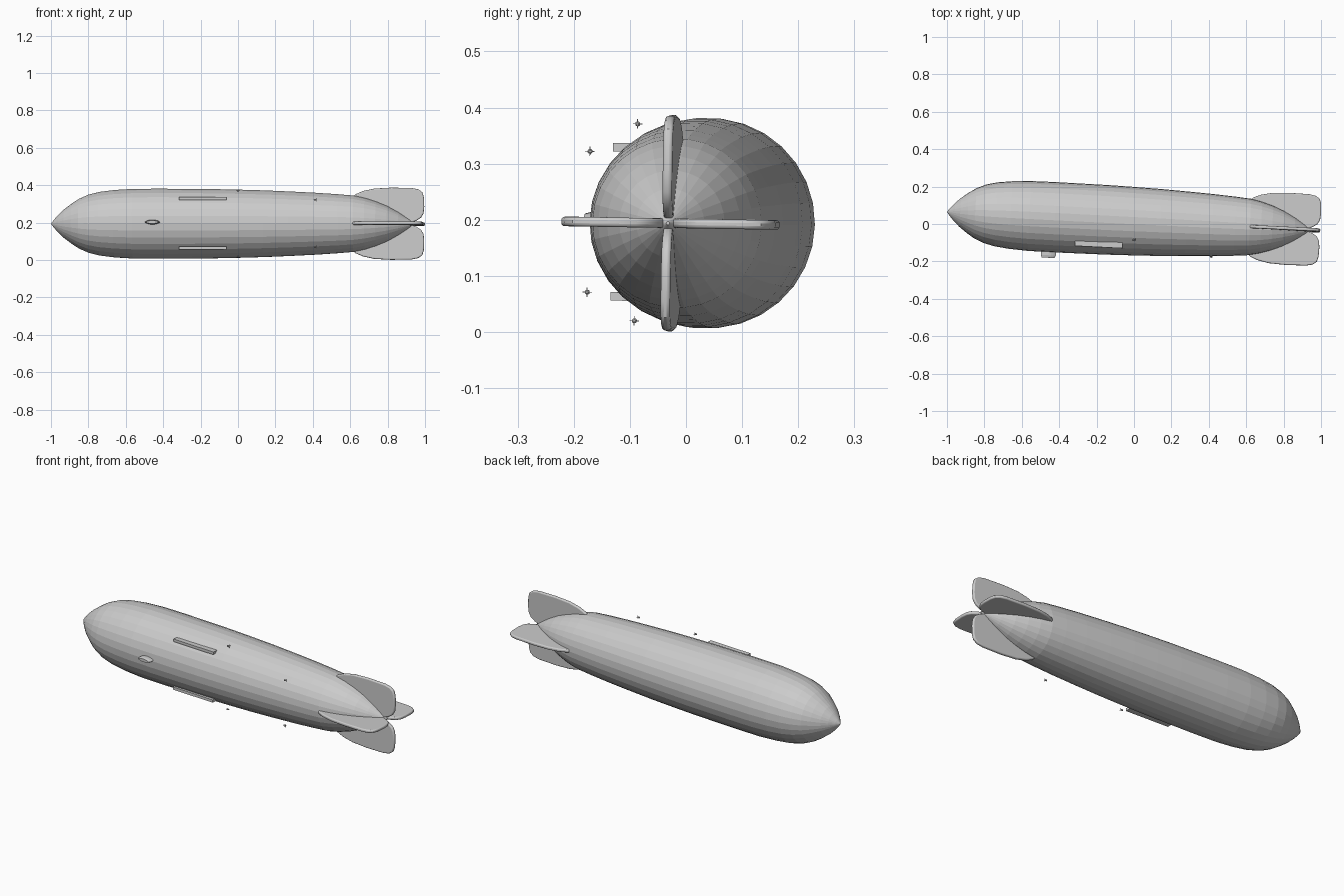
import bpy, bmesh, math
from mathutils import Matrix, Vector

cube = bpy.data.objects.get("Cube")
if cube:
    bpy.data.objects.remove(cube, do_unlink=True)

grey = bpy.data.materials.new("hull_grey")
grey.use_nodes = True
grey.diffuse_color = (0.6, 0.6, 0.6, 1)
grey.node_tree.nodes["Principled BSDF"].inputs["Base Color"].default_value = (0.6, 0.6, 0.6, 1)

# The ship's own frame: slightly yawed and rolled, length along x
SHIP = (Matrix.Translation((0, 0.015, 0.194)) @ Matrix.Rotation(-0.05, 4, 'Z')
        @ Matrix.Rotation(-0.017, 4, 'X'))
TO_SHIP = SHIP.inverted()


def finish(name, bm):
    bmesh.ops.recalc_face_normals(bm, faces=bm.faces)
    mesh = bpy.data.meshes.new(name)
    bm.to_mesh(mesh)
    bm.free()
    mesh.materials.append(grey)
    obj = bpy.data.objects.new(name, mesh)
    bpy.context.collection.objects.link(obj)
    obj.matrix_world = SHIP
    return obj


def loft(bm, rings):
    """Skin a list of closed rings and cap both ends."""
    loops = [[bm.verts.new(p) for p in ring] for ring in rings]
    n = len(loops[0])
    for a, b in zip(loops, loops[1:]):
        for i in range(n):
            j = (i + 1) % n
            bm.faces.new((a[i], a[j], b[j], b[i]))
    bm.faces.new(loops[0])
    bm.faces.new(loops[-1])


def box(bm, centre, size):
    m = Matrix.Translation(centre) @ Matrix.Diagonal((*size, 1))
    bmesh.ops.create_cube(bm, size=1, matrix=m)


# Hull: faceted body of revolution
PROFILE = [(-1.0, 0.002), (-0.985, 0.022), (-0.96, 0.05), (-0.93, 0.078), (-0.89, 0.108),
           (-0.85, 0.134), (-0.8, 0.156), (-0.74, 0.171), (-0.66, 0.181), (-0.56, 0.187),
           (-0.42, 0.188), (-0.28, 0.187), (-0.14, 0.186), (0, 0.183), (0.14, 0.179),
           (0.28, 0.173), (0.42, 0.166), (0.54, 0.158), (0.62, 0.151), (0.68, 0.138),
           (0.74, 0.119), (0.8, 0.094), (0.86, 0.061), (0.91, 0.028), (0.945, 0.003)]
SIDES = 30
bm = bmesh.new()
loft(bm, [[(x, r * math.cos(2 * math.pi * i / SIDES), r * math.sin(2 * math.pi * i / SIDES))
           for i in range(SIDES)] for x, r in PROFILE])
finish("hull", bm)

# Four tail fins with rounded rims
FIN = [(0.61, 0.14), (0.63, 0.158), (0.67, 0.175), (0.73, 0.188), (0.82, 0.193),
       (0.93, 0.191), (0.965, 0.184), (0.987, 0.168), (0.995, 0.14), (0.997, 0.09),
       (0.993, 0.055), (0.98, 0.033), (0.955, 0.016), (0.92, 0.004), (0.75, 0.0)]
HALF = 0.0085
for k, name in enumerate(("left_fin", "top_fin", "right_fin", "bottom_fin")):
    turn = Matrix.Rotation(k * math.pi / 2, 4, 'X')
    bm = bmesh.new()
    loft(bm, [[turn @ Vector((x, r, side)) for x, r in FIN] for side in (-HALF, HALF)])
    fin = finish(name, bm)
    bevel = fin.modifiers.new("rounded_rim", 'BEVEL')
    bevel.width = 0.006
    bevel.segments = 3
    bevel.limit_method = 'ANGLE'
    bevel.angle_limit = math.radians(50)
    bpy.ops.object.select_all(action='DESELECT')
    fin.select_set(True)
    bpy.context.view_layer.objects.active = fin
    bpy.ops.object.shade_smooth_by_angle(angle=math.radians(35))

# Control car: lens-shaped pod under the bow
bm = bmesh.new()
car = TO_SHIP @ Vector((-0.45, 0, 0.2))
rings = []
for y, length, height in ((-0.17, 0.042, 0.013), (-0.205, 0.04, 0.012), (-0.218, 0.034, 0.008)):
    ring = []
    for i in range(16):
        a = 2 * math.pi * i / 16
        ring.append((car.x + length * math.cos(a), y,
                     car.z + height * math.sin(a) * abs(math.sin(a)) ** 0.5))
    rings.append(ring)
loft(bm, rings)
finish("control_car", bm)

# Long side ledges
for name, side in (("upper_ledge", 1), ("lower_ledge", -1)):
    bm = bmesh.new()
    box(bm, (-0.182, -0.129, side * 0.133), (0.255, 0.042, 0.015))
    finish(name, bm)

# Engine pods with crossed propeller blades
PODS = {"upper_front_engine": (0, -0.086, 0.371), "lower_front_engine": (0, -0.092, 0.02),
        "upper_rear_engine": (0.412, -0.171, 0.322), "lower_rear_engine": (0.412, -0.176, 0.071)}
for name, spot in PODS.items():
    c = TO_SHIP @ Vector(spot)
    bm = bmesh.new()
    rings = []
    for dx, r in ((-0.007, 0.002), (-0.004, 0.0045), (0.003, 0.0045), (0.007, 0.002)):
        rings.append([c + Vector((dx, r * math.cos(i * math.pi / 5), r * math.sin(i * math.pi / 5)))
                      for i in range(10)])
    loft(bm, rings)
    hub = c + Vector((0.006, 0, 0))
    box(bm, hub, (0.001, 0.017, 0.0015))
    box(bm, hub, (0.001, 0.0015, 0.017))
    finish(name, bm)
